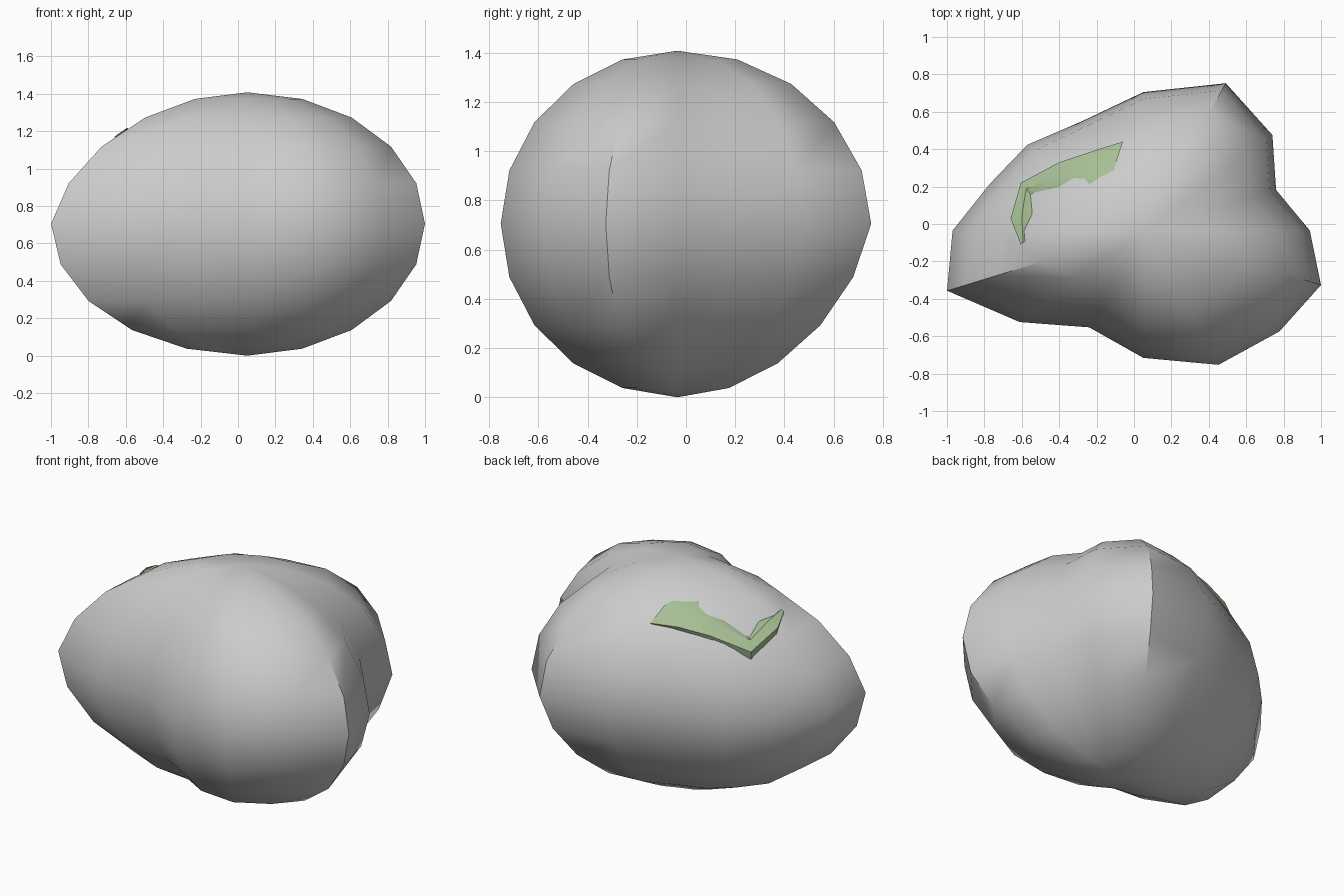
import bpy, bmesh
from math import sin, cos, radians, pi
from mathutils import Vector
from mathutils.bvhtree import BVHTree

if "Cube" in bpy.data.objects:
    bpy.data.objects.remove(bpy.data.objects["Cube"])

CX, CY, CZ, H = 0.05, -0.035, 0.705, 0.702
YS = 0.74
# lobed outline: one radius per 22.5 degrees
LOBES = [.89, .768, .976, 1.152, 1.0, .855, .877, .887, 1.02, 1.136,
         .935, .757, .92, 1.05, 1.03, 1.028]


def make_object(name, bm):
    bmesh.ops.recalc_face_normals(bm, faces=bm.faces)
    me = bpy.data.meshes.new(name)
    bm.to_mesh(me)
    ob = bpy.data.objects.new(name, me)
    bpy.context.collection.objects.link(ob)
    bpy.ops.object.select_all(action='DESELECT')
    ob.select_set(True)
    bpy.context.view_layer.objects.active = ob
    bpy.ops.object.shade_smooth_by_angle(angle=radians(40))
    return ob


# Boulder: 16 x 10 sphere with a lobed outline
bm = bmesh.new()
rings = []
for i in range(1, 10):
    lat = -pi / 2 + pi * i / 10
    s = sin(lat)
    ring = []
    for j, r in enumerate(LOBES):
        a = radians(22.5 * j)
        if s > 0:
            r *= 1 - .14 * s * max(0, cos(a - radians(202)))
        else:
            r *= 1 + .15 * s * max(0, cos(a - radians(67)))
        ring.append(bm.verts.new((CX + r * cos(lat) * cos(a),
                                  CY + YS * r * cos(lat) * sin(a), CZ + H * s)))
    rings.append(ring)
low = bm.verts.new((CX, CY, CZ - .705))
top = bm.verts.new((CX, CY, CZ + .703))
for j in range(16):
    k = (j + 1) % 16
    for p, q in zip(rings, rings[1:]):
        bm.faces.new((p[j], p[k], q[k], q[j]))
    bm.faces.new((low, rings[0][k], rings[0][j]))
    bm.faces.new((top, rings[-1][j], rings[-1][k]))
boulder = make_object("boulder", bm)
tree = BVHTree.FromBMesh(bm)
bm.free()


def on_rock(x, y, lift):
    hit = tree.ray_cast(Vector((x, y, 3)), Vector((0, 0, -1)))[0]
    return (x, y, hit.z + lift)


# Moss patch: a thin strip with an overhanging outer rim
OUTER = [(-.06, .44), (-.22, .39), (-.40, .33), (-.605, .22), (-.66, .03), (-.605, -.11)]
INNER = [(-.12, .25), (-.24, .19), (-.40, .19), (-.55, .155), (-.54, .05), (-.58, -.09)]
LIFT = [.01, .035, .035, .06, .05, .01]
bm = bmesh.new()
rows = [[], [], [], []]
for (ox, oy), (ix, iy), t in zip(OUTER, INNER, LIFT):
    rim = on_rock(ox, oy, t)
    tx, ty = ox + (ix - ox) * .15, oy + (iy - oy) * .15
    rows[0].append(bm.verts.new((tx, ty, on_rock(ox, oy, -.03)[2])))
    rows[1].append(bm.verts.new(rim))
    rows[2].append(bm.verts.new(on_rock((ox + ix) / 2, (oy + iy) / 2, t * .7 + .008)))
    rows[3].append(bm.verts.new(on_rock(ix, iy, -.005)))
for p, q in zip(rows, rows[1:]):
    for j in range(len(OUTER) - 1):
        bm.faces.new((p[j], p[j + 1], q[j + 1], q[j]))
bmesh.ops.recalc_face_normals(bm, faces=bm.faces)
moss = make_object("moss_patch", bm)
bm.free()
if sum(p.normal.z * p.area for p in moss.data.polygons) < 0:
    moss.data.flip_normals()
mat = bpy.data.materials.new("moss_green")
mat.diffuse_color = (0.38, 0.52, 0.30, 1)
mat.use_nodes = True
mat.node_tree.nodes["Principled BSDF"].inputs["Base Color"].default_value = mat.diffuse_color
moss.data.materials.append(mat)
